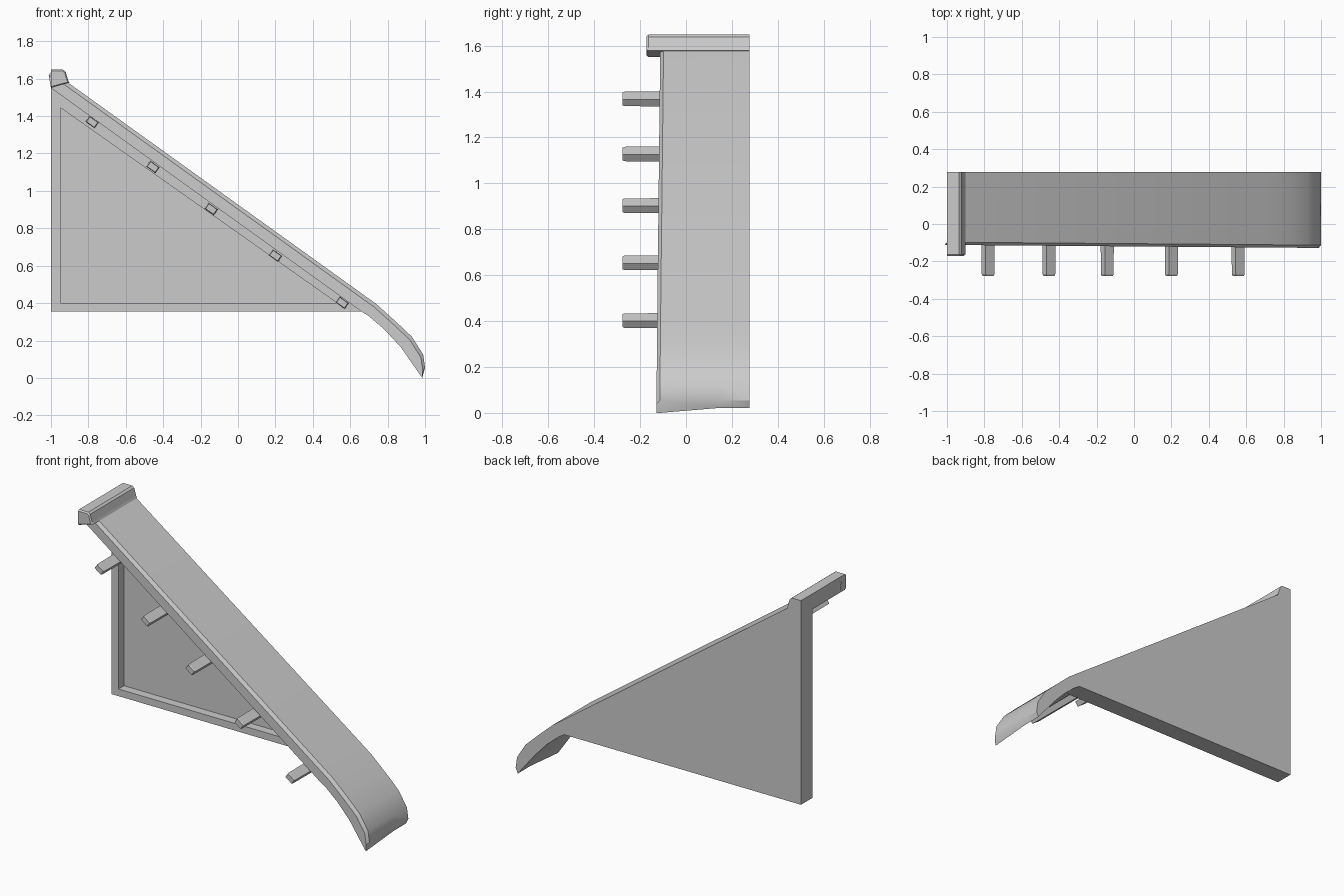
import bpy, bmesh, math
from mathutils import Vector, Matrix

if "Cube" in bpy.data.objects:
    bpy.data.objects.remove(bpy.data.objects["Cube"])

BACK = 0.277


def loft(name, rings):
    """Closed solid skinned through matching rings of 3D points, capped at both ends."""
    bm = bmesh.new()
    loops = [[bm.verts.new(p) for p in ring] for ring in rings]
    for a, b in zip(loops, loops[1:]):
        for i in range(len(a)):
            j = (i + 1) % len(a)
            bm.faces.new((a[i], a[j], b[j], b[i]))
    bm.faces.new(loops[0])
    bm.faces.new(loops[-1])
    bmesh.ops.recalc_face_normals(bm, faces=bm.faces)
    mesh = bpy.data.meshes.new(name)
    bm.to_mesh(mesh)
    bm.free()
    ob = bpy.data.objects.new(name, mesh)
    bpy.context.collection.objects.link(ob)
    return ob


def at_y(points, y):
    return [(x, y, z) for x, z in points]


def smooth(ob, angle=30):
    bpy.ops.object.select_all(action='DESELECT')
    ob.select_set(True)
    bpy.context.view_layer.objects.active = ob
    bpy.ops.object.shade_smooth_by_angle(angle=math.radians(angle))


# Gable wall: triangular slab with a raised frame around a recessed panel
outer = [(-1, 1.55), (-1, 0.355), (0.66, 0.355)]
inner = [(-0.95, 1.445), (-0.95, 0.40), (0.53, 0.40)]
loft("gable_wall", [at_y(outer, BACK), at_y(outer, 0.16),
                    at_y(inner, 0.16), at_y(inner, 0.215)])

# Roof slab: straight slope curling down at the eave, with a chamfered front edge
top = [(-1, 1.635), (-0.91, 1.58), (0.74, 0.395), (0.84, 0.305), (0.93, 0.22),
       (0.99, 0.125), (1.0, 0.055)]
tip = (0.985, 0.0)
under = [(0.87, 0.165), (0.78, 0.262), (0.70, 0.33), (0.66, 0.355), (-1, 1.55)]
chamfer = [(x - 0.012, z - 0.016) for x, z in top]


def front(points, inset):
    return [(x, -0.12 - 0.008 * x + inset, z) for x, z in points]


raised_tip = (tip[0], 0.022)
roof = loft("roof_slab", [front(chamfer + [tip] + under, 0),
                          front(top + [tip] + under, 0.015),
                          at_y(top + [raised_tip] + under, 0.15),
                          at_y(top + [raised_tip] + under, BACK)])
smooth(roof)

# Ridge cap: beam along the peak, flared at its foot and chamfered at the front
cap = [(-1, 1.55), (-1, 1.648), (-0.935, 1.648), (-0.922, 1.638),
       (-0.908, 1.592), (-0.902, 1.578), (-0.935, 1.57)]
mid = Vector((-0.955, 1.6))
cap_front = [(x if x == -1 else x + (mid.x - x) * 0.15, z + (mid.y - z) * 0.15)
             for x, z in cap]
loft("ridge_cap", [at_y(cap_front, -0.172), at_y(cap, -0.163), at_y(cap, BACK)])

# Purlins: battens under the slope, poking out past the front edge
turn = Matrix.Rotation(-math.atan(0.72), 2)
section = [turn @ Vector(p) for p in
           ((-0.029, -0.018), (0.029, -0.018), (0.029, 0.018), (-0.029, 0.018))]
for n, (x, z) in enumerate([(-0.78, 1.368), (-0.455, 1.128), (-0.143, 0.903),
                            (0.2, 0.654), (0.557, 0.402)]):
    rings = [[(x + p.x * s, y, z + p.y * s) for p in section]
             for y, s in ((-0.277, 0.88), (-0.268, 1.0), (0.17, 1.08))]
    loft(f"purlin_{n + 1}", rings)
